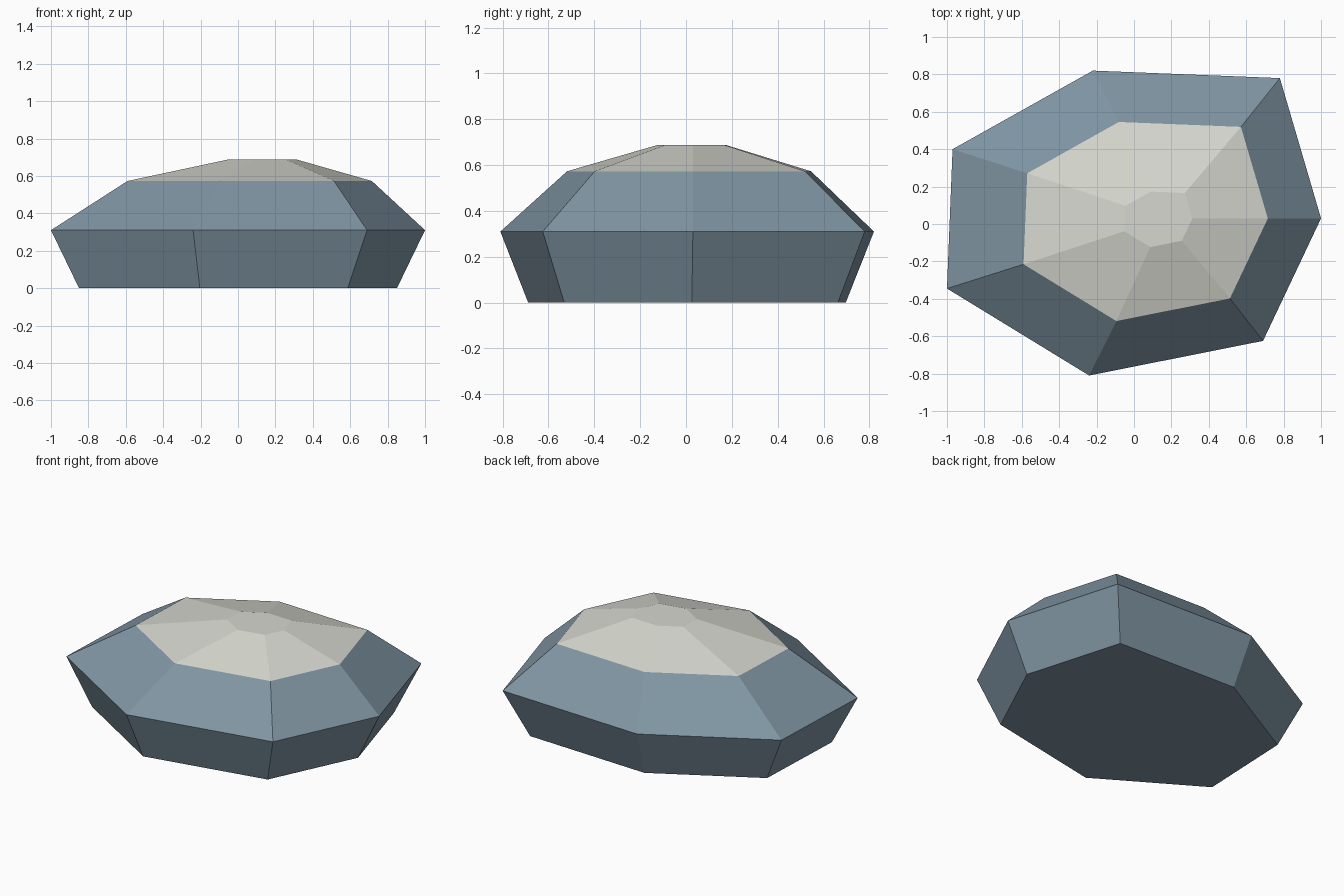
import bpy
import bmesh

cube = bpy.data.objects.get("Cube")
if cube:
    bpy.data.objects.remove(cube, do_unlink=True)


def flat_material(name, rgb):
    mat = bpy.data.materials.new(name)
    mat.use_nodes = True
    color = (*rgb, 1.0)
    mat.diffuse_color = color
    bsdf = mat.node_tree.nodes["Principled BSDF"]
    bsdf.inputs["Base Color"].default_value = color
    bsdf.inputs["Roughness"].default_value = 0.9
    return mat


# Widest outline of the boulder, counter-clockwise from the left (+x) corner
outline = [(1.0, 0.03), (0.78, 0.78), (-0.22, 0.82), (-0.97, 0.40),
           (-1.0, -0.345), (-0.24, -0.81), (0.69, -0.625)]

# Levels: height, outline scale, sideways shift
levels = [(0.0, 0.85, 0.0, 0.0),
          (0.31, 1.0, 0.0, 0.0),
          (0.573, 0.653, 0.0625, 0.01),
          (0.688, 0.182, 0.13, 0.024)]

bm = bmesh.new()
rings = [[bm.verts.new((x * s + dx, y * s + dy, z)) for x, y in outline]
         for z, s, dx, dy in levels]
count = len(outline)

# Bottom, then bands of side faces, then the flat top
bm.faces.new(reversed(rings[0]))
for low, high in zip(rings, rings[1:]):
    for i in range(count):
        j = (i + 1) % count
        bm.faces.new((low[i], low[j], high[j], high[i]))
bm.faces.new(rings[-1])
bm.normal_update()

# Pale cap above the shoulder, slate stone below
shoulder = levels[2][0]
for face in bm.faces:
    face.material_index = int(face.calc_center_median().z > shoulder)

mesh = bpy.data.meshes.new("boulder")
bm.to_mesh(mesh)
bm.free()
mesh.materials.append(flat_material("slate blue stone", (0.215, 0.301, 0.367)))
mesh.materials.append(flat_material("pale grey cap", (0.67, 0.68, 0.62)))
boulder = bpy.data.objects.new("boulder", mesh)
bpy.context.collection.objects.link(boulder)
